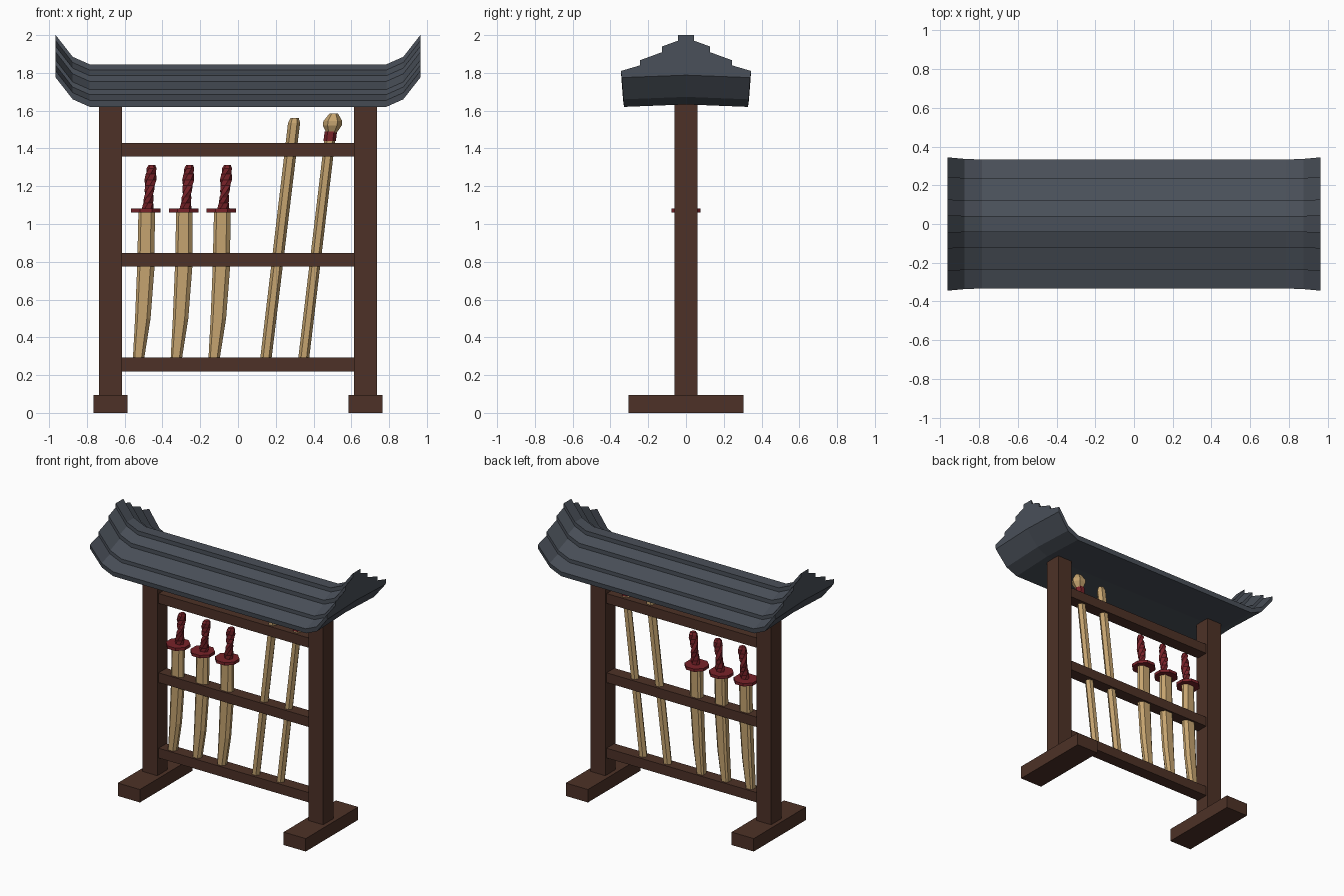
import bpy, bmesh
from math import cos, sin, pi, radians

if "Cube" in bpy.data.objects:
    bpy.data.objects.remove(bpy.data.objects["Cube"])


def material(name, rgb):
    m = bpy.data.materials.new(name)
    m.diffuse_color = (*rgb, 1)
    m.use_nodes = True
    m.node_tree.nodes["Principled BSDF"].inputs["Base Color"].default_value = m.diffuse_color
    return m


WOOD = material("dark_wood", (0.075, 0.031, 0.02))
PALE = material("pale_wood", (0.56, 0.37, 0.16))
RED = material("red_wrap", (0.19, 0.016, 0.022))
SLATE = material("slate", (0.068, 0.08, 0.1))


def loft(name, rings, mat):
    """Skin matching rings of points and cap both ends."""
    bm = bmesh.new()
    vs = [[bm.verts.new(p) for p in r] for r in rings]
    n = len(vs[0])
    for a, b in zip(vs, vs[1:]):
        for i in range(n):
            j = (i + 1) % n
            bm.faces.new((a[i], a[j], b[j], b[i]))
    bm.faces.new(vs[0][::-1])
    bm.faces.new(vs[-1])
    bmesh.ops.recalc_face_normals(bm, faces=bm.faces)
    me = bpy.data.meshes.new(name)
    bm.to_mesh(me)
    bm.free()
    me.materials.append(mat)
    ob = bpy.data.objects.new(name, me)
    bpy.context.collection.objects.link(ob)
    return ob


def box(name, x0, x1, y, z0, z1, mat=WOOD):
    return loft(name, [[(x0, -y, z), (x1, -y, z), (x1, y, z), (x0, y, z)]
                       for z in (z0, z1)], mat)


def ring(x, z, rx, ry=None, n=6, turn=0, phase=0):
    """Polygon ring around (x, 0, z); turn rotates the whole ellipse."""
    ry = ry or rx
    t, pts = radians(turn), []
    for i in range(n):
        a = 2 * pi * i / n + radians(phase)
        u, v = rx * cos(a), ry * sin(a)
        pts.append((x + u * cos(t) - v * sin(t), u * sin(t) + v * cos(t), z))
    return pts


# Frame: feet, posts and rails
for side, s in (("left", -1), ("right", 1)):
    box(f"{side}_foot", s * 0.675 - 0.09, s * 0.675 + 0.09, 0.305, 0, 0.095)
    box(f"{side}_post", s * 0.675 - 0.06, s * 0.675 + 0.06, 0.06, 0.09, 1.635)
for name, z in (("bottom", 0.22), ("middle", 0.775), ("top", 1.358)):
    box(f"{name}_rail", -0.62, 0.62, 0.045, z, z + 0.072)

# Roof: stepped profile swept along x with upturned ends
half = [(0.042, 1.845), (0.042, 1.815), (0.122, 1.785), (0.122, 1.755),
        (0.235, 1.712), (0.235, 1.685), (0.333, 1.655), (0.328, 1.62)]
profile = half + [(0, 1.633)] + [(-y, z) for y, z in reversed(half)]
stations = [(0.965, 0.155, 1.035), (0.875, 0.04, 1.01), (0.785, 0, 1)]
stations = [(-x, dz, k) for x, dz, k in stations] + stations[::-1]
loft("roof", [[(x, y * k, z + dz) for y, z in profile]
              for x, dz, k in stations], SLATE)

# Wooden swords: curved blade, octagonal guard, twisted grip
BLADE = [(1.07, -0.527, -0.440), (0.77, -0.534, -0.442),
         (0.50, -0.545, -0.463), (0.26, -0.558, -0.501)]
SECTION = [(0, -0.018), (0.16, -0.03), (0.76, -0.03), (1, -0.01),
           (1, 0.01), (0.76, 0.03), (0.16, 0.03), (0, 0.018)]
for k in range(3):
    d = 0.2 * k
    loft(f"sword_{k + 1}_blade",
         [[(d + a + (b - a) * f, y, z) for f, y in SECTION]
          for z, a, b in BLADE], PALE)
    loft(f"sword_{k + 1}_guard",
         [ring(d - 0.488, z, 0.084, n=8, phase=22.5) for z in (1.062, 1.083)], RED)
    grip = []
    for i in range(8):
        t = i / 7
        grip.append(ring(d - 0.478 + 0.02 * t, 1.08 + 0.215 * t,
                         0.032, 0.025, turn=35 * i))
    grip.append(ring(d - 0.456, 1.312, 0.021, 0.017, turn=245))
    loft(f"sword_{k + 1}_grip", grip, RED)


# Leaning staffs
def lean(x0, z):
    return x0 + 0.1195 * (z - 0.29)


def staff(name, x0, sections, mat):
    loft(name, [ring(lean(x0, z), z, r) for z, r in sections], mat)


staff("plain_staff", 0.148, [(0.26, 0.03), (1.535, 0.032), (1.562, 0.021)], PALE)
staff("headed_staff_shaft", 0.348, [(0.26, 0.029), (1.46, 0.029)], PALE)
staff("headed_staff_band", 0.348, [(1.44, 0.033), (1.49, 0.033)], RED)
staff("headed_staff_head", 0.352,
      [(1.485, 0.029), (1.522, 0.05), (1.545, 0.05), (1.585, 0.022)], PALE)
